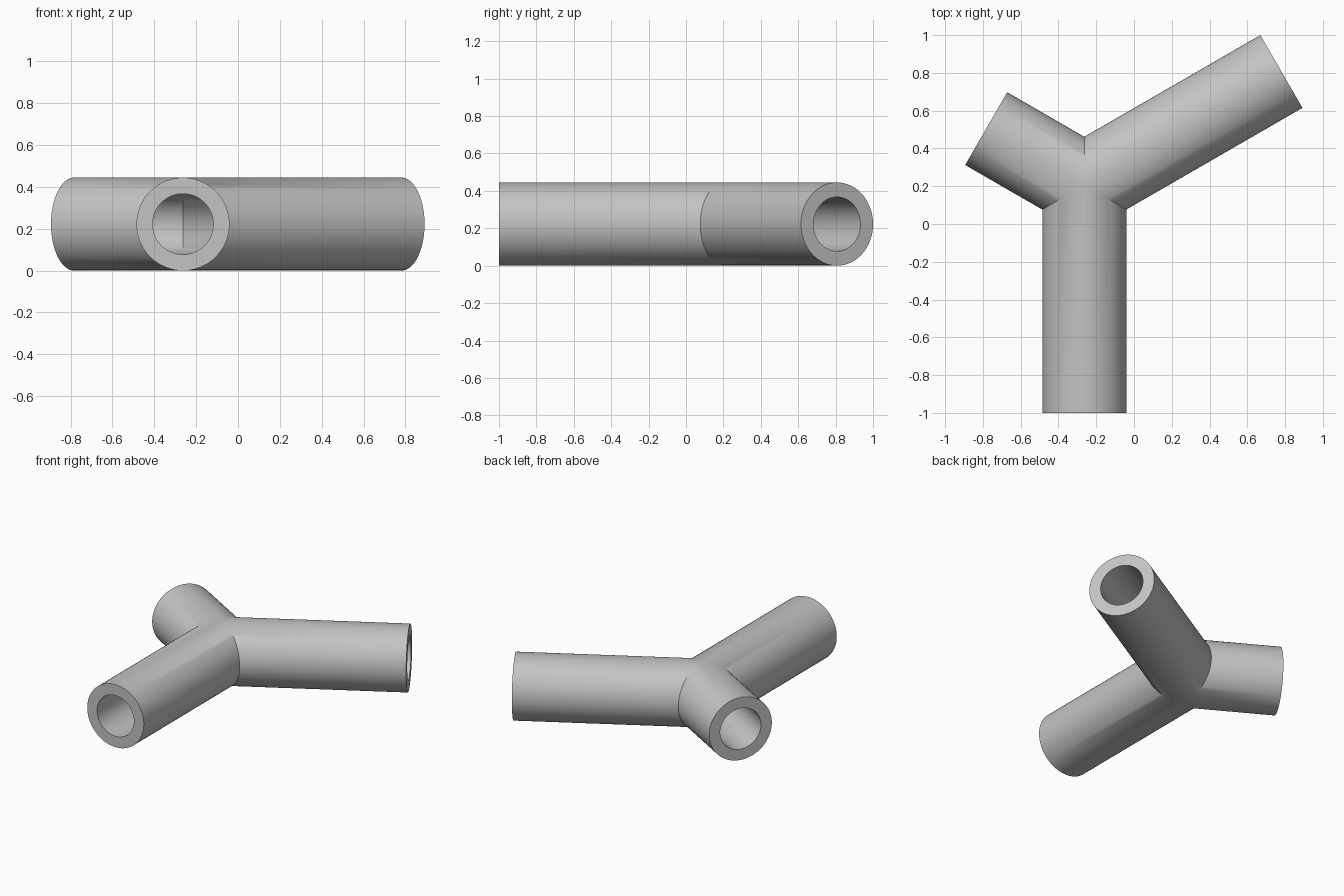
import bpy
import bmesh
from math import cos, sin, tan, pi, radians
from mathutils import Vector

cube = bpy.data.objects.get("Cube")
if cube:
    bpy.data.objects.remove(cube, do_unlink=True)

OUTER, INNER, SIDES = 0.2225, 0.145, 64
CENTRE = Vector((-0.263, 0.205, OUTER))
# Direction in degrees and length of each pipe from the joint
PIPES = [(-90, 1.205), (30, 1.205), (150, 0.6)]

grey = bpy.data.materials.new("light grey")
grey.use_nodes = True
colour = (0.55, 0.55, 0.55, 1)
grey.diffuse_color = colour
grey.node_tree.nodes["Principled BSDF"].inputs["Base Color"].default_value = colour

bm = bmesh.new()


def ring(axis, side, radius, length=None):
    """Circle across the pipe; without a length it is mitred to meet its neighbours."""
    verts = []
    for i in range(SIDES):
        a = 2 * pi * i / SIDES
        u = radius * cos(a)
        d = abs(u) / tan(radians(60)) if length is None else length
        verts.append(bm.verts.new(CENTRE + axis * d + side * u + Vector((0, 0, radius * sin(a)))))
    return verts


def bridge(a, b):
    for i in range(SIDES):
        j = (i + 1) % SIDES
        bm.faces.new((a[i], a[j], b[j], b[i]))


# Hollow pipes: outer wall, end rim, bore
for angle, length in PIPES:
    t = radians(angle)
    axis, side = Vector((cos(t), sin(t), 0)), Vector((-sin(t), cos(t), 0))
    loops = [ring(axis, side, OUTER), ring(axis, side, OUTER, length),
             ring(axis, side, INNER, length), ring(axis, side, INNER)]
    for a, b in zip(loops, loops[1:]):
        bridge(a, b)

# Weld the mitres into one continuous joint
bmesh.ops.remove_doubles(bm, verts=bm.verts[:], dist=0.0005)
bmesh.ops.recalc_face_normals(bm, faces=bm.faces[:])
# The bore is a separate shell at the joint but shares each rim, so orient by the outer wall
bm.faces.ensure_lookup_table()
top = max(bm.faces, key=lambda f: f.calc_center_median().z)
if top.normal.z < 0:
    bmesh.ops.reverse_faces(bm, faces=bm.faces[:])

mesh = bpy.data.meshes.new("three_way_pipe")
bm.to_mesh(mesh)
bm.free()
mesh.materials.append(grey)
pipe = bpy.data.objects.new("three_way_pipe", mesh)
bpy.context.collection.objects.link(pipe)
bpy.ops.object.select_all(action="DESELECT")
pipe.select_set(True)
bpy.context.view_layer.objects.active = pipe
bpy.ops.object.shade_smooth_by_angle(angle=radians(30))
